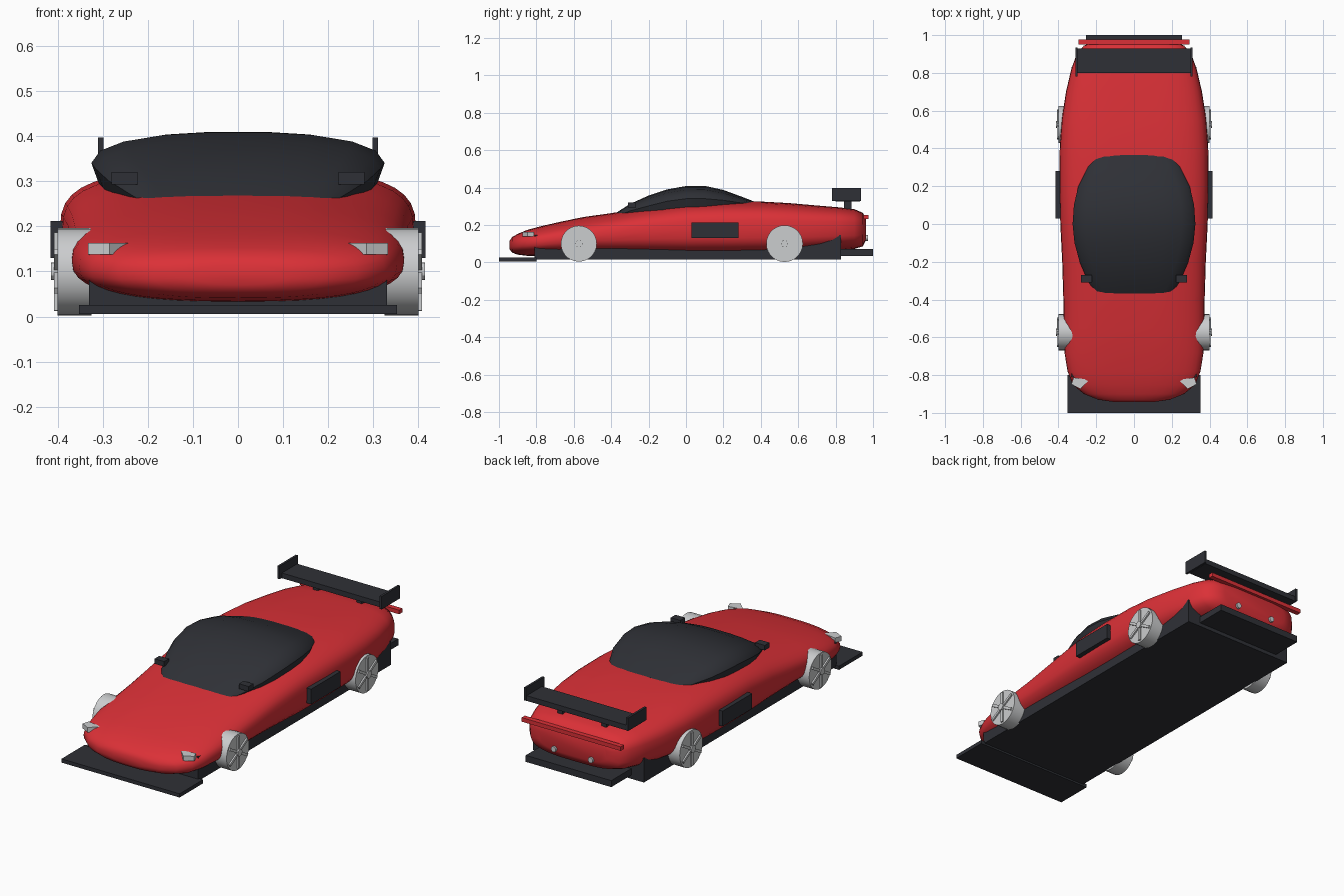
import bpy, bmesh, math
from mathutils import Matrix, Vector

cube = bpy.data.objects.get("Cube")
if cube:
    bpy.data.objects.remove(cube, do_unlink=True)


def material(name, rgb):
    m = bpy.data.materials.new(name)
    m.use_nodes = True
    m.diffuse_color = (*rgb, 1)
    m.node_tree.nodes["Principled BSDF"].inputs["Base Color"].default_value = (*rgb, 1)
    return m


RED = material("red paint", (0.71, 0.03, 0.038))
BLACK = material("charcoal trim", (0.028, 0.03, 0.037))
SILVER = material("light grey metal", (0.6, 0.61, 0.62))


def finish(name, bm, mat, smooth=None):
    bmesh.ops.recalc_face_normals(bm, faces=bm.faces)
    mesh = bpy.data.meshes.new(name)
    bm.to_mesh(mesh)
    bm.free()
    mesh.materials.append(mat)
    ob = bpy.data.objects.new(name, mesh)
    bpy.context.collection.objects.link(ob)
    if smooth:
        bpy.context.view_layer.objects.active = ob
        ob.select_set(True)
        bpy.ops.object.shade_smooth_by_angle(angle=math.radians(smooth))
        ob.select_set(False)
    return ob


def box(name, x, y, z, mat):
    """Box from (min, max) ranges."""
    bm = bmesh.new()
    bmesh.ops.create_cube(bm, size=1)
    for v in bm.verts:
        for i, (lo, hi) in enumerate((x, y, z)):
            v.co[i] = lo if v.co[i] < 0 else hi
    return finish(name, bm, mat)


def pair(name, x, y, z, mat):
    """The same box on both sides."""
    box("left_" + name, x, y, z, mat)
    box("right_" + name, (-x[1], -x[0]), y, z, mat)


def loft(name, rings, mat, smooth):
    bm = bmesh.new()
    loops = [[bm.verts.new(p) for p in ring] for ring in rings]
    n = len(loops[0])
    for a, b in zip(loops, loops[1:]):
        for i in range(n):
            j = (i + 1) % n
            bm.faces.new((a[i], a[j], b[j], b[i]))
    bm.faces.new(loops[0])
    bm.faces.new(loops[-1])
    return finish(name, bm, mat, smooth)


# Body shell: y, half width, bottom, top
stations = [
    (-0.943, 0.1, 0.07, 0.115), (-0.93, 0.19, 0.052, 0.135),
    (-0.9, 0.265, 0.041, 0.152), (-0.85, 0.325, 0.035, 0.173),
    (-0.78, 0.352, 0.032, 0.192), (-0.68, 0.368, 0.031, 0.215),
    (-0.55, 0.372, 0.031, 0.242), (-0.4, 0.374, 0.031, 0.263),
    (-0.2, 0.38, 0.031, 0.295), (0, 0.39, 0.031, 0.318),
    (0.2, 0.395, 0.031, 0.326), (0.4, 0.393, 0.033, 0.325),
    (0.55, 0.383, 0.04, 0.317), (0.7, 0.36, 0.052, 0.304),
    (0.82, 0.332, 0.064, 0.294), (0.9, 0.303, 0.072, 0.284),
    (0.945, 0.265, 0.085, 0.265), (0.962, 0.2, 0.12, 0.235),
]


def body_ring(y, w, lo, hi, count=40):
    e = 2 / (2.6 + 0.7 * min(1, max(0, (y + 0.5) / 0.5)))
    ring = []
    for i in range(count):
        a = math.tau * i / count
        c, s = math.cos(a), math.sin(a)
        ring.append((w * math.copysign(abs(c) ** e, c), y,
                     (lo + hi) / 2 + (hi - lo) / 2 * math.copysign(abs(s) ** e, s)))
    return ring


loft("body_shell", [body_ring(*s) for s in stations], RED, 50)

# Glass canopy: y, half width, base, top
canopy = [
    (-0.37, 0.2, 0.235, 0.267), (-0.3, 0.245, 0.25, 0.312),
    (-0.2, 0.288, 0.265, 0.357), (-0.1, 0.315, 0.285, 0.39),
    (0, 0.325, 0.295, 0.408), (0.1, 0.318, 0.295, 0.409),
    (0.2, 0.295, 0.295, 0.387), (0.3, 0.245, 0.295, 0.35),
    (0.365, 0.2, 0.295, 0.325),
]
half = [(0.95, 0), (1, 0.4), (0.94, 0.64), (0.78, 0.82), (0.5, 0.95), (0.2, 1)]
outline = half + [(-u, t) for u, t in reversed(half)]
loft("canopy", [[(w * u, y, lo + (hi - lo) * t) for u, t in outline]
                for y, w, lo, hi in canopy], BLACK, 40)

# Floor, splitter and diffuser
box("floor_pan", (-0.33, 0.33), (-0.81, 0.83), (0.015, 0.145), BLACK)
box("front_splitter", (-0.352, 0.352), (-1, -0.8), (0.005, 0.025), BLACK)
box("rear_diffuser", (-0.255, 0.255), (0.8, 1), (0.035, 0.07), BLACK)

# Rear wing
box("wing_plate", (-0.3, 0.3), (0.8, 0.93), (0.325, 0.353), BLACK)
pair("wing_endplate", (0.298, 0.31), (0.78, 0.935), (0.327, 0.397), BLACK)
pair("wing_post", (0.115, 0.145), (0.845, 0.885), (0.27, 0.33), BLACK)

# Side intakes and mirrors
pair("side_intake", (0.37, 0.415), (0.03, 0.28), (0.13, 0.212), BLACK)
pair("mirror", (0.223, 0.28), (-0.31, -0.27), (0.293, 0.32), BLACK)

# Tail bar
box("tail_bar", (-0.295, 0.295), (0.95, 0.977), (0.232, 0.254), RED)


def cylinder(bm, radius, x0, x1, sides):
    bmesh.ops.create_cone(
        bm, cap_ends=True, segments=sides, radius1=radius, radius2=radius, depth=x1 - x0,
        matrix=Matrix.Translation(((x0 + x1) / 2, 0, 0)) @ Matrix.Rotation(math.pi / 2, 4, "Y"))


def wheel(name, side, y, radius):
    bm = bmesh.new()
    cylinder(bm, radius, 0.325, 0.4, 28)
    cylinder(bm, radius * 0.2, 0.4, 0.414, 12)
    # Raised spokes
    for i in range(6):
        turn = Matrix.Rotation(math.tau * i / 6, 4, "X")
        bmesh.ops.create_cube(bm, size=1, matrix=turn @ Matrix.Translation(
            (0.401, 0, radius * 0.5)) @ Matrix.Diagonal((0.014, 0.014, radius * 0.8, 1)))
    for v in bm.verts:
        v.co = Vector((v.co.x * side, v.co.y + y, v.co.z + 0.1))
    finish(name, bm, SILVER, 30)


for side, label in ((1, "left"), (-1, "right")):
    wheel(label + "_front_wheel", side, -0.573, 0.096)
    wheel(label + "_rear_wheel", side, 0.527, 0.098)

    # Swept headlight
    bm = bmesh.new()
    plan = [(0.235, -0.825), (0.285, -0.873), (0.332, -0.848), (0.32, -0.813)]
    face = bm.faces.new([bm.verts.new((side * x, y, 0.137)) for x, y in plan])
    up = bmesh.ops.extrude_face_region(bm, geom=[face])["geom"]
    bmesh.ops.translate(bm, vec=(0, 0, 0.026),
                        verts=[g for g in up if isinstance(g, bmesh.types.BMVert)])
    finish(label + "_headlight", bm, SILVER)

    # Exhaust tip
    bm = bmesh.new()
    bmesh.ops.create_cone(
        bm, cap_ends=True, segments=10, radius1=0.015, radius2=0.015, depth=0.06,
        matrix=Matrix.Translation((side * 0.11, 0.942, 0.13)) @ Matrix.Rotation(math.pi / 2, 4, "X"))
    finish(label + "_exhaust", bm, SILVER, 40)
